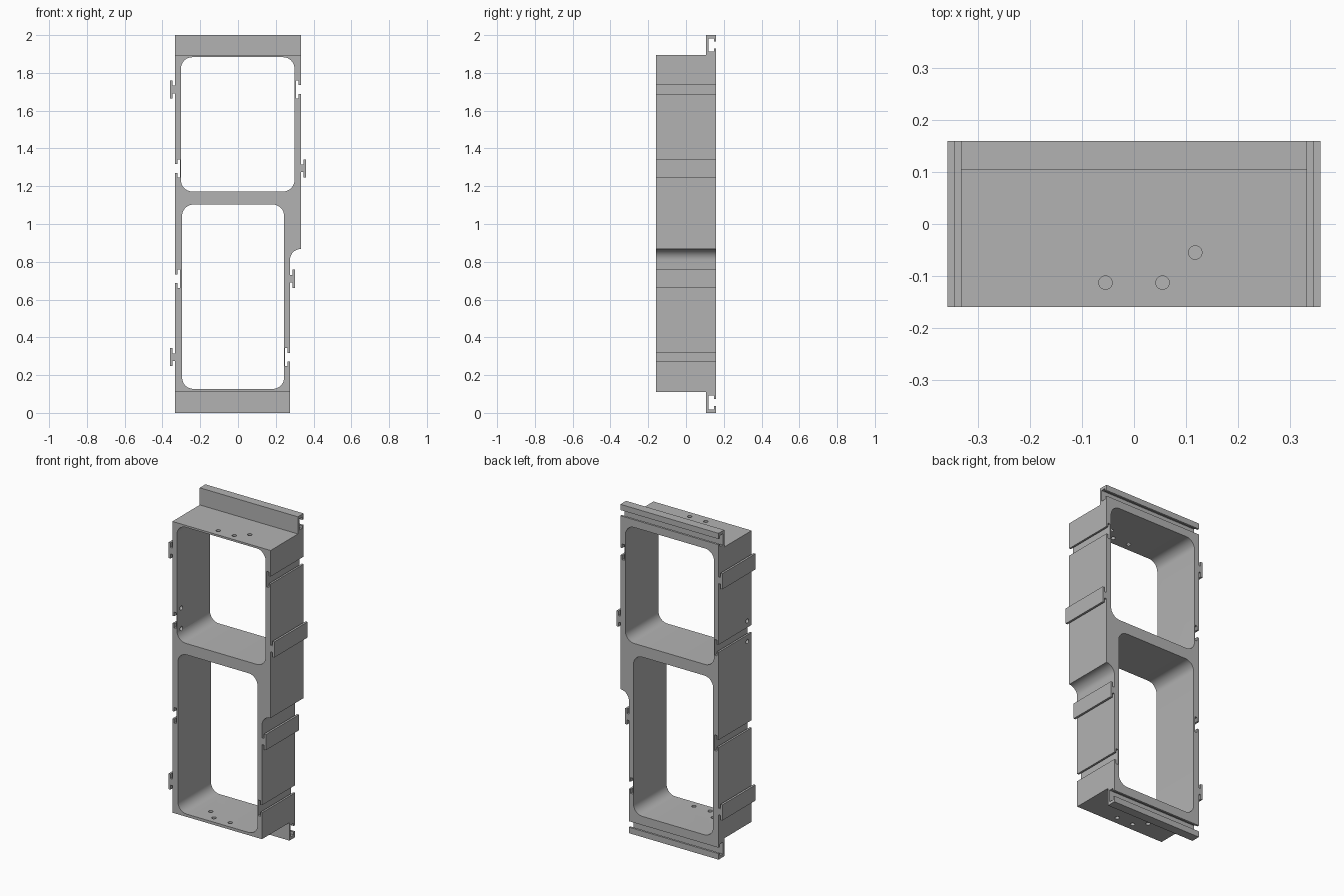
import bpy, bmesh, math
from mathutils import Vector, Matrix

if "Cube" in bpy.data.objects:
    bpy.data.objects.remove(bpy.data.objects["Cube"], do_unlink=True)

grey = bpy.data.materials.new("plain grey")
grey.use_nodes = True
grey.diffuse_color = (0.45, 0.45, 0.45, 1)
grey.node_tree.nodes["Principled BSDF"].inputs["Base Color"].default_value = (0.45, 0.45, 0.45, 1)

LEFT, UPPER, LOWER = -0.333, 0.333, 0.275   # side faces of the body
BOTTOM, TOP, DEPTH = 0.11, 1.895, 0.16


def add_object(name, bm):
    mesh = bpy.data.meshes.new(name)
    bm.to_mesh(mesh)
    bm.free()
    obj = bpy.data.objects.new(name, mesh)
    obj.data.materials.append(grey)
    bpy.context.collection.objects.link(obj)
    return obj


def extrude_loops(name, loops, place, vector):
    """Fill closed outlines (the first outer, others holes) and extrude them."""
    bm = bmesh.new()
    for loop in loops:
        verts = [bm.verts.new(place(a, b)) for a, b in loop]
        for v, w in zip(verts, verts[1:] + verts[:1]):
            bm.edges.new((v, w))
    bmesh.ops.triangle_fill(bm, use_beauty=True, edges=bm.edges[:])
    result = bmesh.ops.extrude_face_region(bm, geom=bm.faces[:], use_keep_orig=True)
    moved = [g for g in result["geom"] if isinstance(g, bmesh.types.BMVert)]
    bmesh.ops.translate(bm, verts=moved, vec=vector)
    bmesh.ops.recalc_face_normals(bm, faces=bm.faces[:])
    return add_object(name, bm)


def arc(cx, cz, r, start, end, steps=8):
    angles = [math.radians(start + (end - start) * i / steps) for i in range(steps + 1)]
    return [(cx + r * math.cos(a), cz + r * math.sin(a)) for a in angles]


def window(x0, x1, z0, z1, r=0.06):
    return (arc(x0 + r, z0 + r, r, 180, 270) + arc(x1 - r, z0 + r, r, 270, 360)
            + arc(x1 - r, z1 - r, r, 0, 90) + arc(x0 + r, z1 - r, r, 90, 180))


def tee(x, z, side, neck, reach, half_neck):
    """T-shaped rail (positive reach) or slot (negative reach) in a side face."""
    half = [(0, -half_neck), (neck, -half_neck), (neck, -0.048), (reach, -0.048)]
    full = half + [(d, -h) for d, h in reversed(half)]
    return [(x + side * d, z + side * h) for d, h in full]


def rail(x, z, side):
    return tee(x, z, side, 0.013, 0.026, 0.02)


def slot(x, z, side):
    return tee(x, z, side, -0.012, -0.027, 0.023)


# Body outline, counter-clockwise from the bottom left corner
step = UPPER - LOWER
outline = ([(LEFT, BOTTOM), (LOWER, BOTTOM)]
           + slot(LOWER, 0.295, 1) + rail(LOWER, 0.71, 1)
           + arc(UPPER, 0.81, step, 180, 90)
           + rail(UPPER, 1.294, 1) + slot(UPPER, 1.712, 1)
           + [(UPPER, TOP), (LEFT, TOP)]
           + rail(LEFT, 1.712, -1) + slot(LEFT, 1.294, -1)
           + slot(LEFT, 0.71, -1) + rail(LEFT, 0.295, -1))
upper_window = window(-0.302, 0.299, 1.172, 1.883)
lower_window = window(-0.296, 0.244, 0.127, 1.103)
body = extrude_loops("frame_body", [outline, upper_window, lower_window],
                     lambda x, z: (x, -DEPTH, z), Vector((0, 2 * DEPTH, 0)))

# Screw holes drilled through the top, bottom and one side wall
drill = bmesh.new()


def drill_hole(position, axis):
    turn = Vector((0, 0, 1)).rotation_difference(Vector(axis)).to_matrix().to_4x4()
    bmesh.ops.create_cone(drill, cap_ends=True, segments=20, radius1=0.013, radius2=0.013,
                          depth=0.08, matrix=Matrix.Translation(position) @ turn)


for centre, z, direction in ((0, TOP, 1), ((LEFT + LOWER) / 2, BOTTOM, -1)):
    for dx, y in ((-0.055, -0.113), (0.055, -0.113), (0.118, -0.055)):
        drill_hole((centre + direction * dx, y, z), (0, 0, 1))
for dz in (-0.063, 0.063):
    drill_hole((LEFT, -0.118, 1.294 + dz), (1, 0, 0))
cutter = add_object("drill_cutter", drill)
cutter.hide_render = True
cut = body.modifiers.new("screw_holes", "BOOLEAN")
cut.operation, cut.solver, cut.object = "DIFFERENCE", "EXACT", cutter
bpy.context.view_layer.objects.active = body
body.select_set(True)
bpy.ops.object.modifier_apply(modifier=cut.name)
bpy.data.objects.remove(cutter, do_unlink=True)

# Channel lips along the back of both ends, open to the back
half = [(0.16, 0), (0.16, 0.035), (0.147, 0.035), (0.147, 0.018), (0.118, 0.018)]
channel = ([(0.105, 0)] + half + [(y, 0.105 - h) for y, h in reversed(half)]
           + [(0.105, 0.105)])
parts = [body]
for name, base, direction, right in (("top_channel", TOP, 1, UPPER),
                                     ("bottom_channel", BOTTOM, -1, LOWER)):
    scale = direction * (2 - TOP if direction > 0 else BOTTOM) / 0.105
    parts.append(extrude_loops(name, [channel],
                               lambda y, h: (LEFT, y, base + scale * h),
                               Vector((right - LEFT, 0, 0))))

# Smooth rounded corners, keep machined edges sharp
for part in parts:
    part.select_set(True)
bpy.ops.object.shade_smooth_by_angle(angle=math.radians(30))
